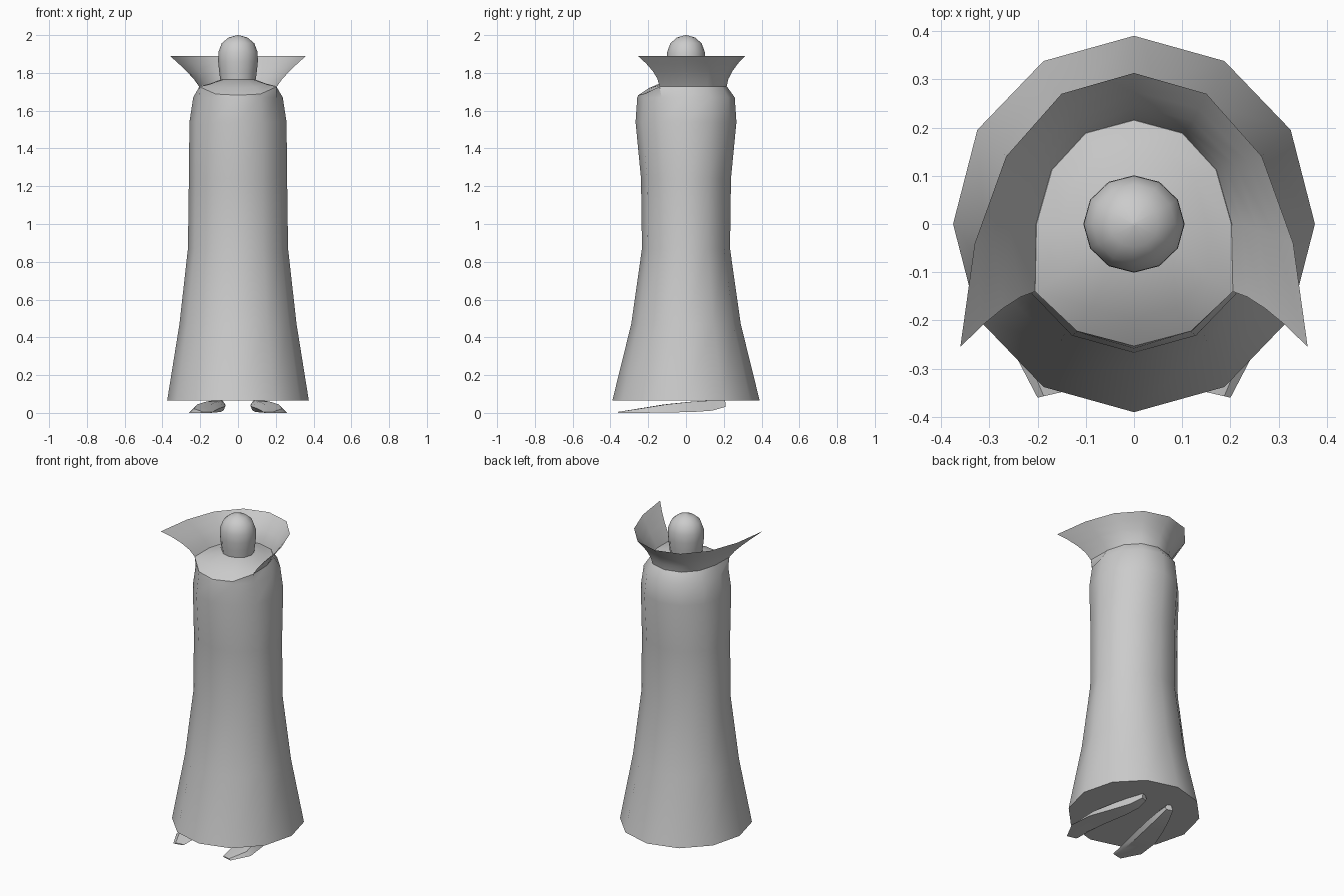
import bpy, bmesh, math

if "Cube" in bpy.data.objects:
    bpy.data.objects.remove(bpy.data.objects["Cube"])

N = 12


def finish(name, bm, angle=35):
    bmesh.ops.recalc_face_normals(bm, faces=bm.faces)
    me = bpy.data.meshes.new(name)
    bm.to_mesh(me)
    bm.free()
    ob = bpy.data.objects.new(name, me)
    bpy.context.collection.objects.link(ob)
    bpy.ops.object.select_all(action='DESELECT')
    ob.select_set(True)
    bpy.context.view_layer.objects.active = ob
    bpy.ops.object.shade_smooth_by_angle(angle=math.radians(angle))
    return ob


def loft(bm, rings, closed=True, cap_start=False, cap_end=False):
    rows = [[bm.verts.new(p) for p in r] for r in rings]
    n = len(rows[0])
    for a, b in zip(rows, rows[1:]):
        for i in range(n if closed else n - 1):
            j = (i + 1) % n
            bm.faces.new((a[i], a[j], b[j], b[i]))
    if cap_start:
        bm.faces.new(rows[0][::-1])
    if cap_end:
        bm.faces.new(rows[-1])


def ellipse(rx, ry, z):
    return [(rx * math.sin(i * math.tau / N), -ry * math.cos(i * math.tau / N), z) for i in range(N)]


def mirror_ring(half):
    # half runs from front centre to back centre on the +x side
    return half + [(-x, y, z) for x, y, z in half[-2:0:-1]]


# Robe: flared skirt, narrow waist, rounded shoulders rising to the neck
robe = [ellipse(*r) for r in [(.375, .39, .065), (.31, .29, .47), (.265, .233, .87),
                              (.26, .238, 1.24), (.257, .267, 1.54), (.237, .258, 1.67)]]
robe.append(mirror_ring([(0, -.253, 1.682), (.118, -.222, 1.688), (.205, -.14, 1.727), (.202, 0, 1.73),
                         (.17, .112, 1.73), (.1, .188, 1.73), (0, .215, 1.73)]))
robe.append([(x * .75, y * .78, z + (.012 if y > -.15 else .037)) for x, y, z in robe[-1]])
robe.append(ellipse(.09, .09, 1.765))
bm = bmesh.new()
loft(bm, robe, cap_start=True, cap_end=True)
finish("robe", bm)

# Head: domed capsule
bm = bmesh.new()
loft(bm, [ellipse(r, r * .96, z) for r, z in [(.092, 1.75), (.1, 1.81), (.105, 1.86), (.104, 1.91),
                                              (.086, 1.957), (.05, 1.987), (.004, 2.0)]],
     cap_start=True, cap_end=True)
finish("head", bm, 50)

# Collar: open flaring sheet around the back and sides
low = [(0, .215), (.1, .188), (.17, .112), (.202, 0), (.205, -.14)]
high = [(0, .313), (.15, .27), (.265, .14), (.33, -.04), (.36, -.255)]
rings = []
for k in range(5):
    t = k / 4
    half = []
    for (x0, y0), (x1, y1) in zip(low, high):
        half.append((x0 + (x1 - x0) * t ** 1.2, y0 + (y1 - y0) * t ** 1.7, 1.727 + .163 * t))
    rings.append([(-x, y, z) for x, y, z in half[:0:-1]] + half)
bm = bmesh.new()
loft(bm, rings, closed=False)
finish("collar", bm)

# Shoes: long wedges with toes turned out; sections are inner x, y, outer x, y, base z, top z
sections = [(.135, -.345, .2, -.36, 0, .006), (.125, -.26, .26, -.245, 0, .022),
            (.1, -.12, .245, -.1, .002, .045), (.075, .03, .19, .04, .005, .06),
            (.065, .13, .145, .14, .012, .066), (.07, .195, .115, .21, .032, .066)]
for side, label in ((1, "right"), (-1, "left")):
    rings = []
    for xi, yi, xo, yo, b, t in sections:
        w, d = xo - xi, yo - yi
        rings.append([(side * (xi + w * f), yi + d * f, z)
                      for f, z in ((.15, b), (1, b), (.8, t), (.3, t), (0, (b + t) / 2))])
    bm = bmesh.new()
    loft(bm, rings, cap_start=True, cap_end=True)
    finish("shoe_" + label, bm)
